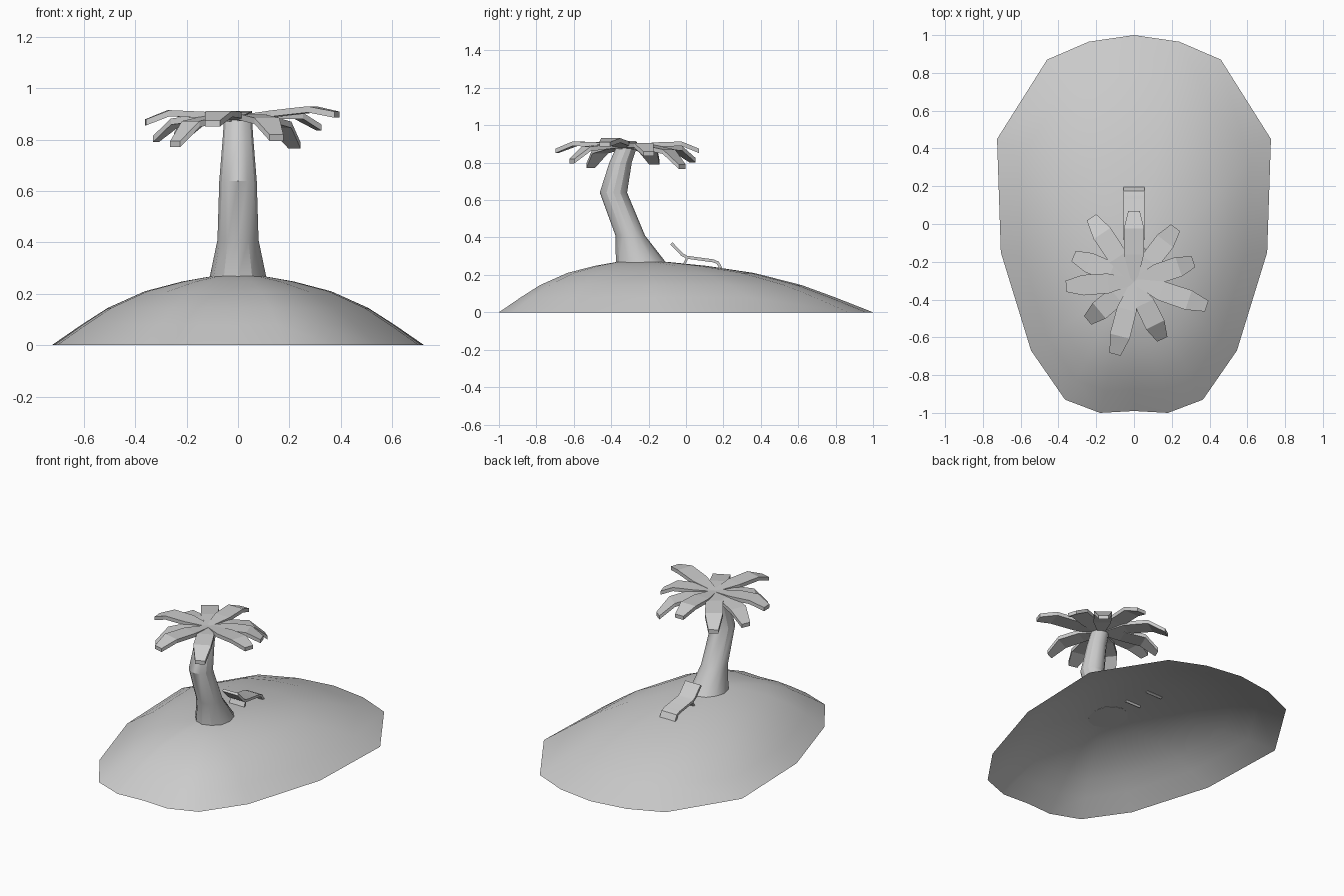
import bpy, bmesh, math
from mathutils import Vector

cube = bpy.data.objects.get("Cube")
if cube:
    bpy.data.objects.remove(cube)

GREY = (0.6, 0.6, 0.6, 1)
mat = bpy.data.materials.new("plain grey")
mat.use_nodes = True
mat.diffuse_color = GREY
mat.node_tree.nodes["Principled BSDF"].inputs["Base Color"].default_value = GREY


def loft(name, rings, cap_start=True, cap_end=True, smooth=30):
    """Skin a list of closed rings into one object."""
    bm = bmesh.new()
    loops = [[bm.verts.new(p) for p in ring] for ring in rings]
    for a, b in zip(loops, loops[1:]):
        n = len(a)
        for i in range(n):
            j = (i + 1) % n
            bm.faces.new((a[i], a[j], b[j], b[i]))
    if cap_start:
        bm.faces.new(loops[0][::-1])
    if cap_end:
        bm.faces.new(loops[-1])
    bmesh.ops.recalc_face_normals(bm, faces=bm.faces)
    mesh = bpy.data.meshes.new(name)
    bm.to_mesh(mesh)
    bm.free()
    mesh.materials.append(mat)
    obj = bpy.data.objects.new(name, mesh)
    bpy.context.collection.objects.link(obj)
    if smooth:
        bpy.ops.object.select_all(action='DESELECT')
        obj.select_set(True)
        bpy.context.view_layer.objects.active = obj
        bpy.ops.object.shade_smooth_by_angle(angle=math.radians(smooth))
    return obj


# Island: open shell, mirrored shoreline shrinking towards the summit
half = [(0, 1), (.24, .965), (.46, .87), (.725, .45), (.705, -.15),
        (.545, -.67), (.365, -.93), (.18, -1), (0, -.99)]
shore = half + [(-x, y) for x, y in half[-2:0:-1]]
SUMMIT_Y = -.27
slope = [(1, 0), (.84, .08), (.7, .145), (.5, .21), (.3, .248), (.13, .27)]
loft("island", [[(x * t, SUMMIT_Y + (y - SUMMIT_Y) * t, z) for x, y in shore]
                for t, z in slope], cap_start=False, smooth=40)

# Trunk: bent tapering tube given as height, centre y, half width, half depth
sections = [(.266, -.241, .11, .134), (.41, -.298, .08, .079), (.64, -.388, .073, .073),
            (.8, -.35, .06, .06), (.89, -.315, .054, .054)]
SIDES = 12
loft("palm_trunk", [[(rx * math.cos(k * math.tau / SIDES),
                      cy + ry * math.sin(k * math.tau / SIDES), z)
                     for k in range(SIDES)] for z, cy, rx, ry in sections])

# Fronds: flat tapered blades that arch out to their tips (x, y, top z)
crown = Vector((0, -.305, .895))
tips = [(-.1, -.69, .875), (.15, -.61, .82), (.385, -.435, .91), (.315, -.2, .86),
        (.22, -.02, .79), (0, .07, .875), (-.225, .035, .825), (-.32, -.17, .815),
        (-.36, -.33, .88), (-.245, -.51, .795)]
THICK = .024
for number, tip in enumerate(tips, 1):
    tip = Vector(tip)
    reach = Vector((tip.x, tip.y, 0)) - Vector((crown.x, crown.y, 0))
    side = Vector((-reach.y, reach.x, 0)).normalized()
    drop = tip.z - crown.z
    # share of the reach, blade width, height above the crown
    blade = [(0, .03, 0), (.38, .105, .017 + drop * .17),
             (.75, .108, .028 + drop * .5), (1, .06, drop)]
    rings = []
    for t, width, rise in blade:
        top = crown + reach * t + Vector((0, 0, rise))
        off, down = side * width / 2, Vector((0, 0, THICK))
        rings.append([top - off, top + off, top + off - down, top - off - down])
    loft(f"palm_frond_{number}", rings, smooth=0)


def slab(name, path, thick, width):
    """Sweep a thin strip of constant width along a side profile of (y, z)."""
    pts = [Vector(p) for p in path]
    rings = []
    for i, p in enumerate(pts):
        d = (pts[min(i + 1, len(pts) - 1)] - pts[max(i - 1, 0)]).normalized()
        n = Vector((-d.y, d.x)) * thick / 2
        a, b = p + n, p - n
        rings.append([(-width / 2, *a), (width / 2, *a), (width / 2, *b), (-width / 2, *b)])
    return loft(name, rings)


# Beach lounger: reclined back, seat and curled foot, with a rear support
slab("lounger_seat", [(-.078, .368), (-.02, .308), (.005, .294), (.145, .275),
                      (.17, .265), (.19, .228)], .016, .112)
slab("lounger_support", [(.006, .292), (-.003, .27), (-.014, .25)], .012, .108)
